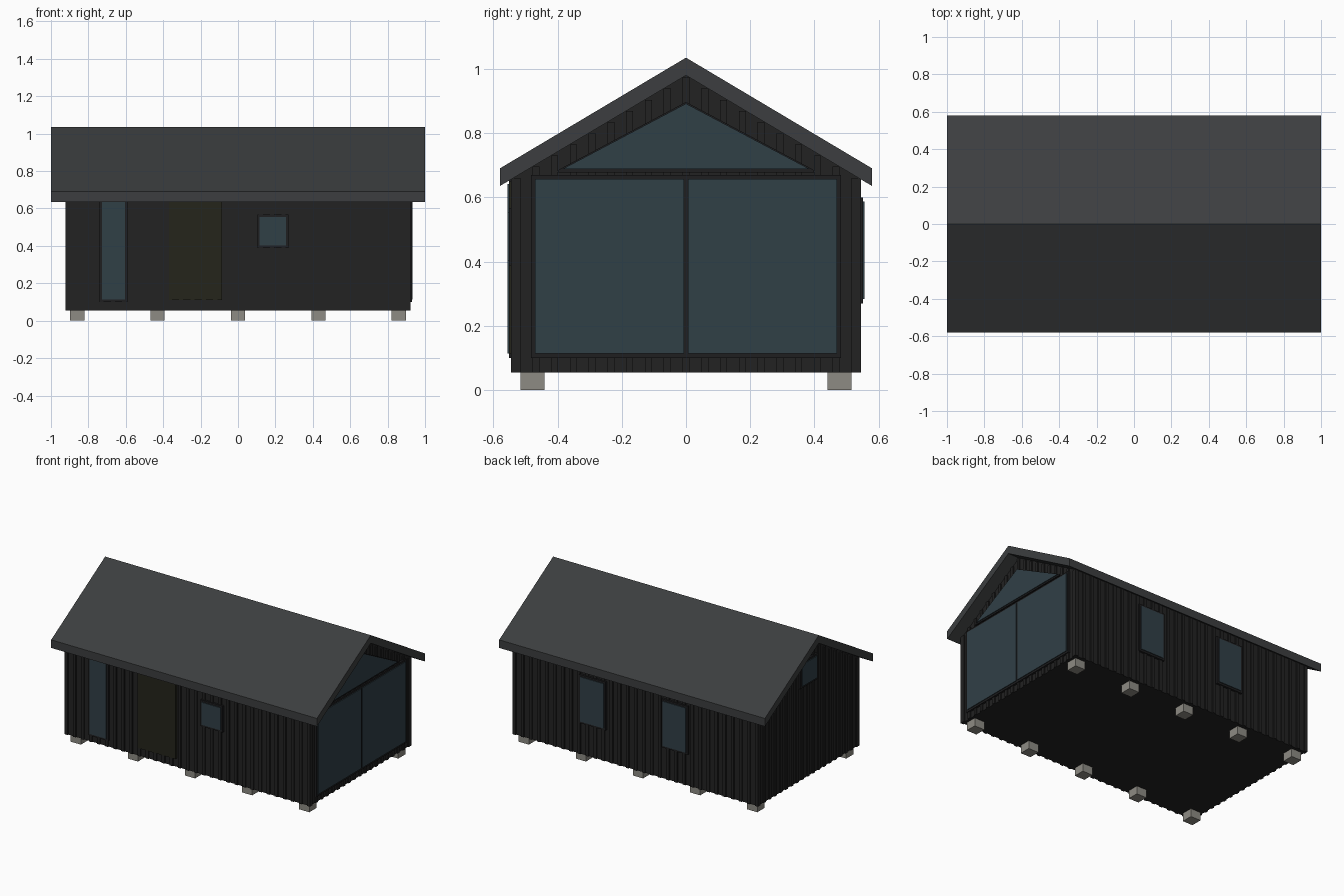
import bpy, bmesh
from mathutils import Vector

if "Cube" in bpy.data.objects:
    bpy.data.objects.remove(bpy.data.objects["Cube"])


def material(name, r, g, b):
    m = bpy.data.materials.new(name)
    m.diffuse_color = (r, g, b, 1)
    m.use_nodes = True
    m.node_tree.nodes["Principled BSDF"].inputs["Base Color"].default_value = m.diffuse_color
    return m


CLAD = material("dark_cladding", 0.016, 0.016, 0.016)
TRIM = material("dark_trim", 0.013, 0.013, 0.014)
GLASS = material("blue_glass", 0.03, 0.05, 0.062)
ROOF = material("roof_grey", 0.045, 0.048, 0.05)
DOOR = material("door_brown", 0.018, 0.018, 0.011)
STONE = material("concrete", 0.27, 0.26, 0.23)


def finish(name, bm, mat):
    bmesh.ops.recalc_face_normals(bm, faces=bm.faces)
    me = bpy.data.meshes.new(name)
    bm.to_mesh(me)
    bm.free()
    me.materials.append(mat)
    ob = bpy.data.objects.new(name, me)
    bpy.context.collection.objects.link(ob)
    return ob


def add_prism(bm, pts, vec):
    """Extrude a closed 3D outline along vec."""
    f = bm.faces.new([bm.verts.new(p) for p in pts])
    new = bmesh.ops.extrude_face_region(bm, geom=[f], use_keep_orig=True)["geom"]
    bmesh.ops.translate(bm, vec=Vector(vec),
                        verts=[v for v in new if isinstance(v, bmesh.types.BMVert)])


def prism(name, pts, vec, mat):
    bm = bmesh.new()
    add_prism(bm, pts, vec)
    return finish(name, bm, mat)


def panel(name, side, outline, inner, outer, mat):
    """Flat panel on a wall; outline is (along wall, z), depth measured from centre."""
    axis, s = side
    if axis == "y":
        pts, vec = [(u, s * inner, z) for u, z in outline], (0, s * (outer - inner), 0)
    else:
        pts, vec = [(s * inner, u, z) for u, z in outline], (s * (outer - inner), 0, 0)
    return prism(name, pts, vec, mat)


def rect(u0, u1, z0, z1):
    return [(u0, z0), (u1, z0), (u1, z1), (u0, z1)]


FRONT, BACK, RIGHT, LEFT = ("y", -1), ("y", 1), ("x", 1), ("x", -1)
HX, HY, Z0 = 0.915, 0.537, 0.055
SLOPE = (0.98 - 0.635) / 0.58


def under(y):
    return 0.98 - SLOPE * abs(y)


# Main body with gables
prism("wall_body", [(-HX, -HY, Z0), (-HX, HY, Z0), (-HX, HY, under(HY)),
                    (-HX, 0, 0.98), (-HX, -HY, under(HY))], (2 * HX, 0, 0), CLAD)

# Roof shell with vertical eave edges
prism("roof", [(-1, -0.58, 0.635), (-1, 0, 0.98), (-1, 0.58, 0.635),
               (-1, 0.58, 0.69), (-1, 0, 1.035), (-1, -0.58, 0.69)], (2, 0, 0), ROOF)

# Vertical cladding battens on all four walls
W, T = 0.022, 0.008
bm = bmesh.new()
n = 31
for i in range(n):
    x = -HX + W / 2 - T + i * (2 * (HX + T) - W) / (n - 1)
    for s in (-1, 1):
        add_prism(bm, [(x - W / 2, s * HY, Z0), (x + W / 2, s * HY, Z0),
                       (x + W / 2, s * HY, under(HY)), (x - W / 2, s * HY, under(HY))],
                  (0, s * T, 0))
n = 19
for i in range(n):
    y = -HY + W / 2 + i * (2 * HY - W) / (n - 1)
    top = under(abs(y) + W / 2)
    for s in (-1, 1):
        add_prism(bm, [(s * HX, y - W / 2, Z0), (s * HX, y + W / 2, Z0),
                       (s * HX, y + W / 2, top), (s * HX, y - W / 2, top)],
                  (s * T, 0, 0))
finish("wall_battens", bm, CLAD)


def window(name, side, u0, u1, z0, z1, panes=1, b=0.013):
    base = HY if side[0] == "y" else HX
    panel(name + "_frame", side, rect(u0, u1, z0, z1), base - 0.01, base + 0.014, TRIM)
    w = (u1 - u0 - b) / panes
    for i in range(panes):
        a = u0 + b + i * w
        panel(f"{name}_glass_{i + 1}", side, rect(a, a + w - b, z0 + b, z1 - b),
              base, base + 0.019, GLASS)


# Windows
window("tall_window", FRONT, -0.74, -0.59, 0.10, 0.655)
window("small_window", FRONT, 0.103, 0.27, 0.388, 0.567)
window("back_window_a", BACK, 0.22, 0.42, 0.27, 0.60)
window("back_window_b", BACK, -0.40, -0.20, 0.27, 0.60)
window("left_gable_window", LEFT, -0.095, 0.095, 0.685, 0.86)
window("terrace_window", RIGHT, -0.483, 0.483, 0.10, 0.67, panes=2)

# Triangular gable window
panel("gable_frame", RIGHT, [(-0.40, 0.678), (0.40, 0.678), (0.395, 0.687), (0, 0.897), (-0.395, 0.687)],
      HX - 0.01, HX + 0.014, TRIM)
panel("gable_glass", RIGHT, [(-0.385, 0.688), (0.385, 0.688), (0, 0.892)],
      HX, HX + 0.019, GLASS)

# Entrance door
panel("front_door", FRONT, rect(-0.37, -0.085, 0.112, 0.65), HY - 0.01, HY + 0.014, DOOR)

# Foundation blocks
bm = bmesh.new()
h = 0.038
for i in range(5):
    x = (i - 2) * 0.43
    for y in (-0.478, 0.478):
        add_prism(bm, [(x - h, y - h, 0), (x + h, y - h, 0), (x + h, y + h, 0), (x - h, y + h, 0)],
                  (0, 0, Z0))
finish("foundation_blocks", bm, STONE)
